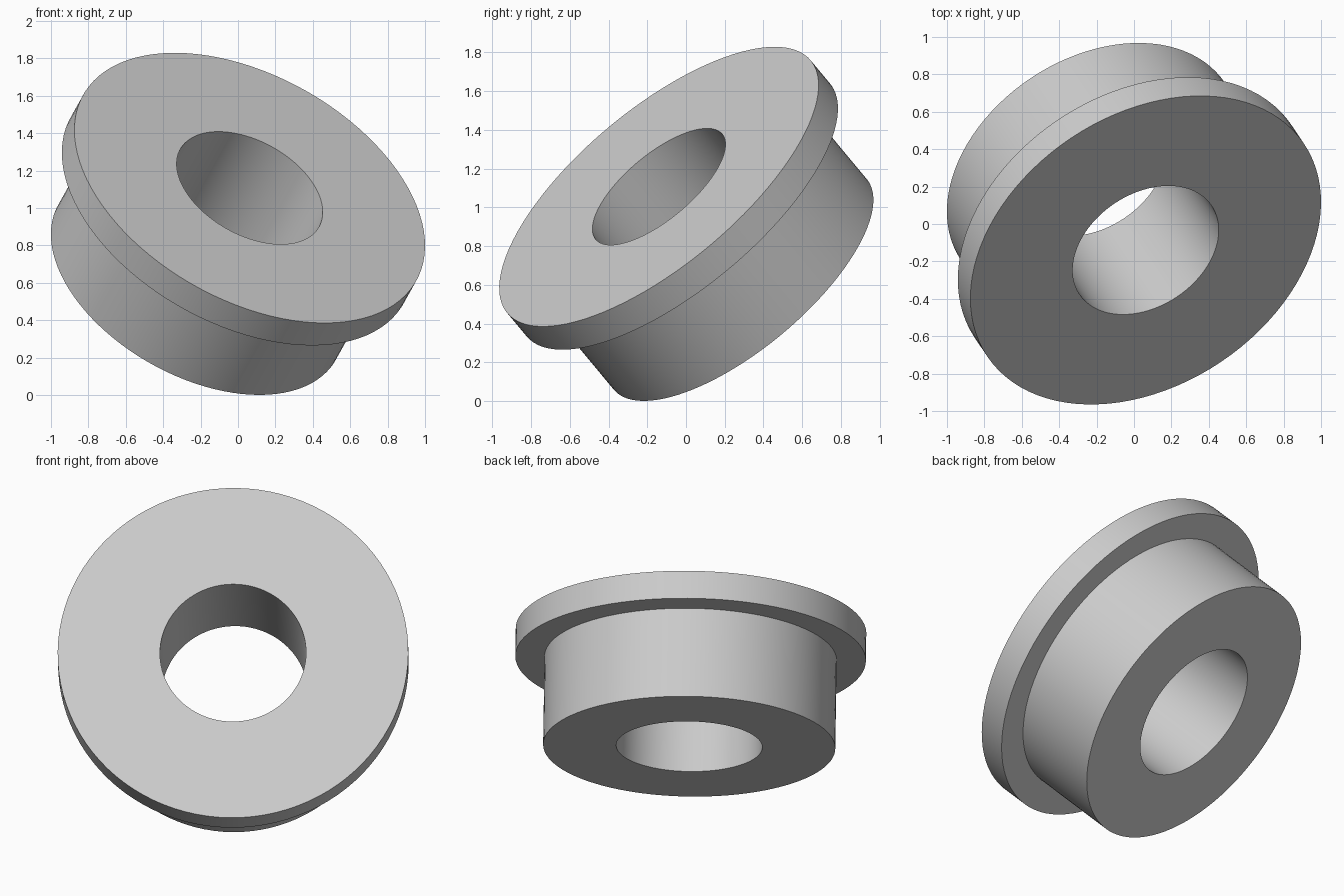
import bpy, bmesh, math
from mathutils import Vector

default = bpy.data.objects.get("Cube")
if default:
    bpy.data.objects.remove(default, do_unlink=True)

# Plain grey material
grey = bpy.data.materials.new("light_grey")
grey.use_nodes = True
colour = (0.6, 0.6, 0.6, 1)
grey.diffuse_color = colour
grey.node_tree.nodes["Principled BSDF"].inputs["Base Color"].default_value = colour

# Bushing dimensions, with the flange face at local z = 0
FLANGE_RADIUS, HUB_RADIUS, BORE_RADIUS = 1.02, 0.85, 0.425
FLANGE_DEPTH, LENGTH = 0.17, 0.715
SEGMENTS = 96

# Closed cross-section (radius, height) turned around the axis
profile = [(BORE_RADIUS, 0), (BORE_RADIUS, -LENGTH), (HUB_RADIUS, -LENGTH),
           (HUB_RADIUS, -FLANGE_DEPTH), (FLANGE_RADIUS, -FLANGE_DEPTH),
           (FLANGE_RADIUS, 0)]

bm = bmesh.new()
rings = []
for i in range(SEGMENTS):
    a = math.tau * i / SEGMENTS
    rings.append([bm.verts.new((r * math.cos(a), r * math.sin(a), z))
                  for r, z in profile])
for i, ring in enumerate(rings):
    following = rings[(i + 1) % SEGMENTS]
    for j in range(len(profile)):
        k = (j + 1) % len(profile)
        bm.faces.new((ring[j], ring[k], following[k], following[j]))
bmesh.ops.recalc_face_normals(bm, faces=bm.faces)
mesh = bpy.data.meshes.new("flanged_bushing")
bm.to_mesh(mesh)
bm.free()
mesh.materials.append(grey)

# Tilt the bushing so its flange faces forward, up and to its left
bushing = bpy.data.objects.new("flanged_bushing", mesh)
bpy.context.collection.objects.link(bushing)
axis = Vector((0.394, -0.588, 0.706))
bushing.rotation_euler = axis.to_track_quat("Z", "Y").to_euler()
bushing.location = (0.0625, -0.14, 1.107)

bpy.context.view_layer.objects.active = bushing
bushing.select_set(True)
bpy.ops.object.shade_smooth_by_angle(angle=math.radians(30))
